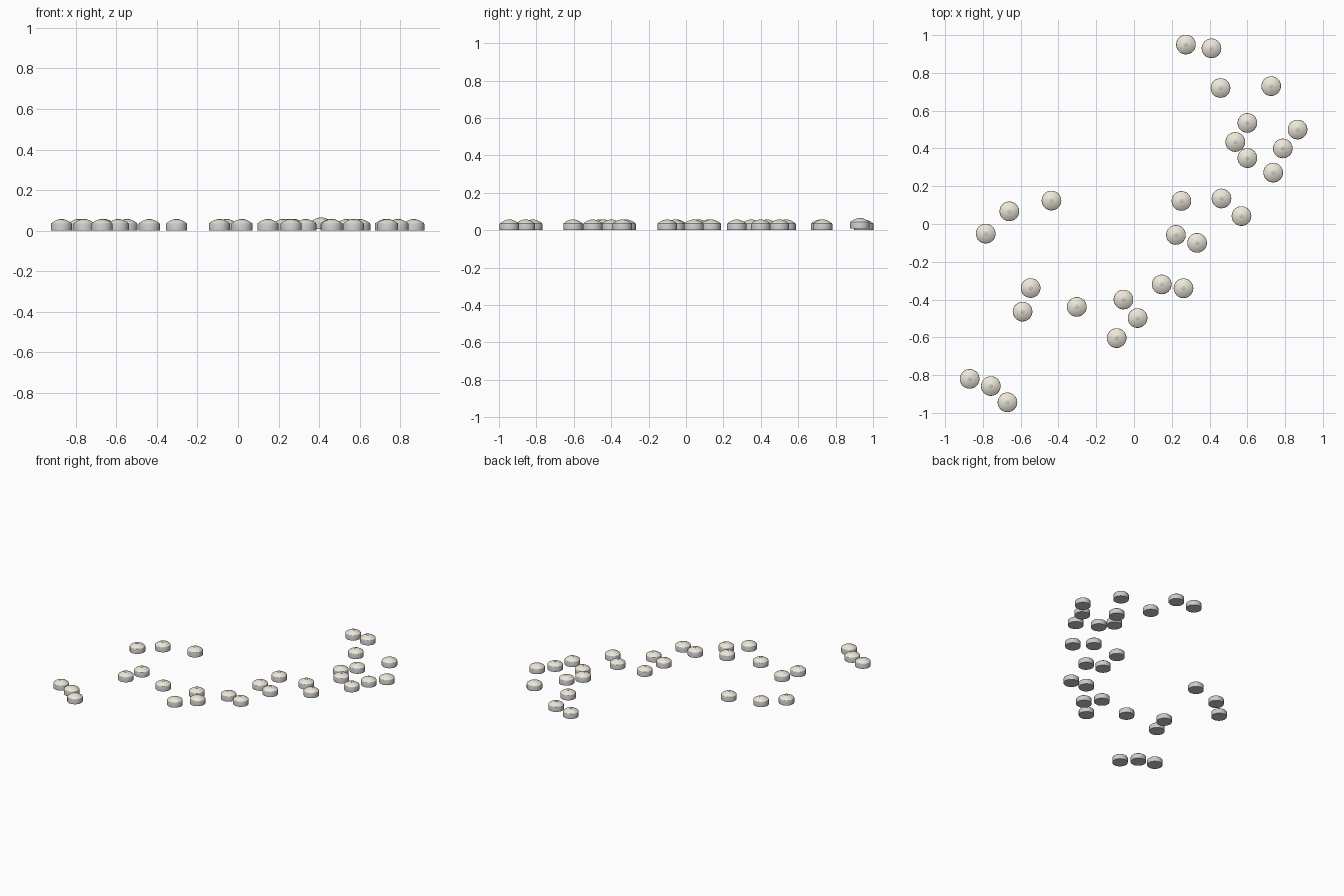
import bpy, bmesh, math

if "Cube" in bpy.data.objects:
    bpy.data.objects.remove(bpy.data.objects["Cube"])

R = 0.052        # button radius
SEG = 32

SPOTS = [
    (0.275, 0.95), (0.41, 0.93), (0.458, 0.72), (0.726, 0.73), (0.60, 0.535),
    (0.866, 0.50), (0.536, 0.434), (0.788, 0.40), (0.60, 0.349), (0.737, 0.272),
    (0.463, 0.135), (0.251, 0.122), (0.569, 0.042), (0.222, -0.058), (0.334, -0.10),
    (0.147, -0.32), (0.262, -0.34), (-0.056, -0.40), (0.019, -0.498), (-0.092, -0.604),
    (-0.303, -0.439), (-0.547, -0.339), (-0.59, -0.464), (-0.437, 0.124), (-0.66, 0.067),
    (-0.785, -0.051), (-0.87, -0.82), (-0.758, -0.858), (-0.67, -0.944),
]
RAISED = 1       # this one sits slightly higher


def material(name, color):
    m = bpy.data.materials.new(name)
    m.diffuse_color = color
    m.use_nodes = True
    m.node_tree.nodes["Principled BSDF"].inputs["Base Color"].default_value = m.diffuse_color
    return m


def lathe(name, profile, mat=None):
    """Revolve (radius, z) points around z into a closed mesh."""
    bm = bmesh.new()
    rings = [[bm.verts.new((r * math.cos(2 * math.pi * i / SEG),
                            r * math.sin(2 * math.pi * i / SEG), z))
              for i in range(SEG)] for r, z in profile]
    for a, b in zip(rings, rings[1:]):
        for i in range(SEG):
            j = (i + 1) % SEG
            bm.faces.new((a[i], a[j], b[j], b[i]))
    bm.faces.new(rings[0][::-1])
    bm.faces.new(rings[-1])
    bmesh.ops.recalc_face_normals(bm, faces=bm.faces)
    me = bpy.data.meshes.new(name)
    bm.to_mesh(me)
    bm.free()
    if mat:
        me.materials.append(mat)
    me.shade_smooth()
    me.set_sharp_from_angle(angle=math.radians(30))
    return me


cream = material("cream", (0.84, 0.79, 0.68, 1))

# Grey drum, shallow domed cream cap, small centre stud
drum = lathe("drum", [(R, 0), (R, 0.033), (R - 0.002, 0.037)])
dome = [(R - 0.002, 0.037), (0.044, 0.0415), (0.036, 0.0465),
        (0.027, 0.051), (0.018, 0.0545), (0.009, 0.0565)]
cap = lathe("cap", dome, cream)
stud = lathe("stud", [(0.012, 0.054), (0.012, 0.0565), (0.009, 0.058)])

for n, (x, y) in enumerate(SPOTS):
    z = 0.008 if n == RAISED else 0
    for part, me in (("button_base", drum), ("button_cap", cap), ("button_stud", stud)):
        ob = bpy.data.objects.new(f"{part}_{n + 1}", me)
        ob.location = (x, y, z)
        bpy.context.collection.objects.link(ob)
